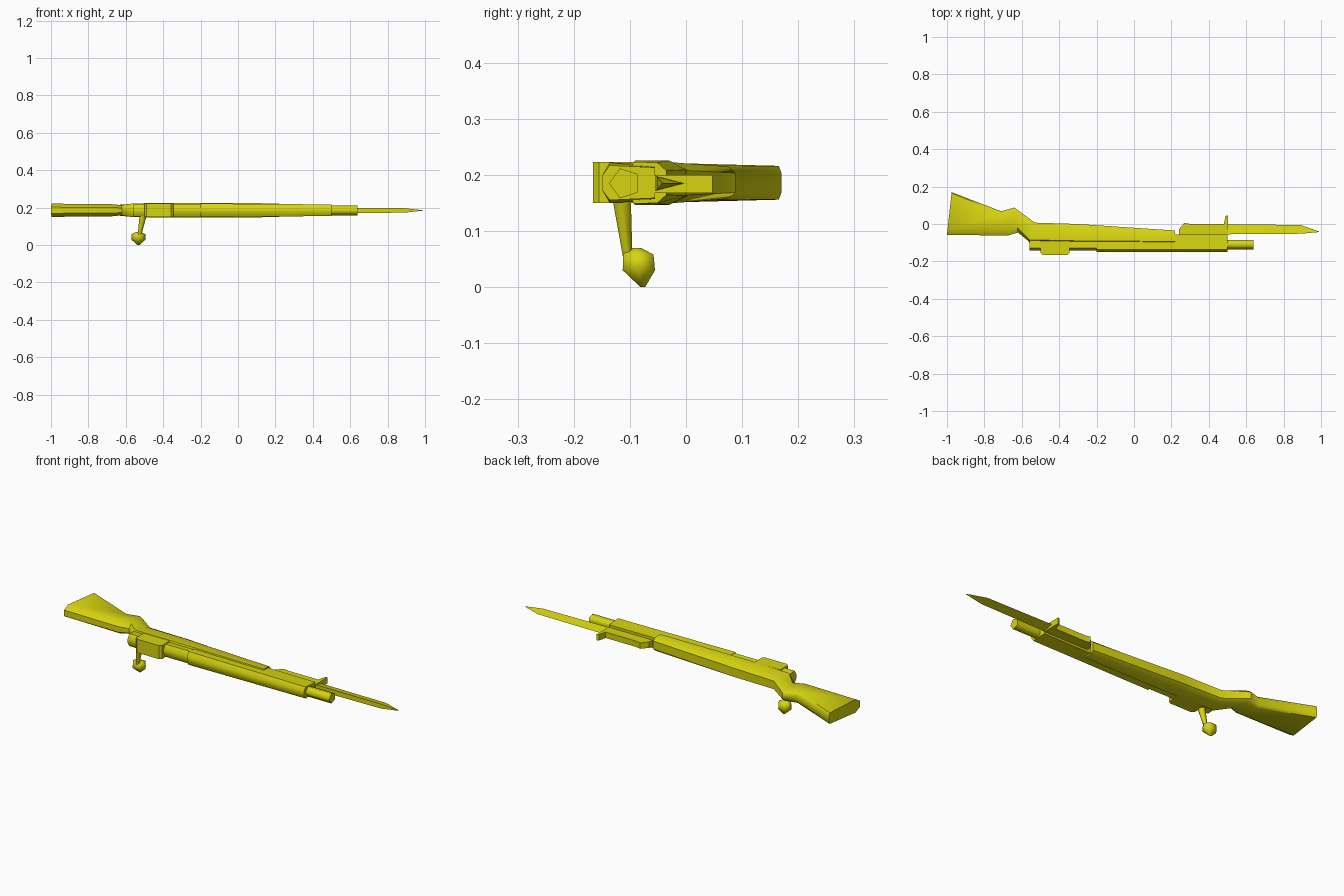
import bpy, bmesh, math
from mathutils import Vector

if "Cube" in bpy.data.objects:
    bpy.data.objects.remove(bpy.data.objects["Cube"])

ZC = 0.186  # mid plane of the rifle, which lies on its side

mat = bpy.data.materials.new("yellow")
mat.diffuse_color = (0.68, 0.66, 0.005, 1)
mat.use_nodes = True
mat.node_tree.nodes["Principled BSDF"].inputs["Base Color"].default_value = mat.diffuse_color


def loft(name, rings, angle=35):
    """Skin closed rings of equal point count and cap both ends."""
    bm = bmesh.new()
    vs = [[bm.verts.new(p) for p in r] for r in rings]
    n = len(vs[0])
    for a, b in zip(vs, vs[1:]):
        for i in range(n):
            j = (i + 1) % n
            bm.faces.new((a[i], a[j], b[j], b[i]))
    bm.faces.new(vs[0])
    bm.faces.new(vs[-1])
    bmesh.ops.recalc_face_normals(bm, faces=bm.faces)
    me = bpy.data.meshes.new(name)
    bm.to_mesh(me)
    bm.free()
    me.materials.append(mat)
    me.shade_smooth()
    me.set_sharp_from_angle(angle=math.radians(angle))
    ob = bpy.data.objects.new(name, me)
    bpy.context.collection.objects.link(ob)
    return ob


def plate(name, outline, z0, z1):
    """Prism from a top-view outline."""
    return loft(name, [[(x, y, z) for x, y in outline] for z in (z0, z1)], 25)


def stock_ring(x0, y0, x1, y1, h0, h1, c0, c1):
    """Chamfered section from the comb side (0) to the belly side (1)."""
    pts = [(0, .45), (c0, 1), (1 - c1, 1), (1, .6)]
    pts += [(t, -s) for t, s in reversed(pts)]
    return [(x0 + (x1 - x0) * t, y0 + (y1 - y0) * t, ZC + s * (h0 + (h1 - h0) * t))
            for t, s in pts]


def pentagon(x, y, z, r):
    return [(x, y + r * math.cos(math.pi + i * math.tau / 5),
             z + r * math.sin(math.pi + i * math.tau / 5)) for i in range(5)]


# wooden stock
loft("stock", [stock_ring(*s) for s in (
    (-1.0, -.058, -.975, .17, .036, .030, .14, .02),
    (-.675, -.062, -.71, .068, .034, .030, .2, .1),
    (-.62, -.045, -.64, .088, .027, .029, .2, .1),
    (-.56, -.095, -.53, .007, .037, .036, .1, .3),
    (-.30, -.10, -.30, .0, .040, .039, .1, .3),
    (.22, -.10, .22, -.035, .037, .036, .1, .25))], 50)


# upper guard around the barrel
def guard_ring(x, y0, y1, h):
    return [(x, y0, ZC + .012), (x, y0 + .014, ZC + h), (x, y1, ZC + h * .88),
            (x, y1, ZC - h * .88), (x, y0 + .014, ZC - h), (x, y0, ZC - .012)]


loft("hand_guard", [guard_ring(-.2, -.15, -.055, .036),
                    guard_ring(.5, -.15, -.055, .031)])
loft("receiver", [guard_ring(-.56, -.142, -.085, .034),
                  guard_ring(-.2, -.142, -.085, .034)])

# muzzle
loft("barrel", [pentagon(x, -.109, ZC - .001, .028) for x in (.3, .64)], 80)

# box on the receiver
plate("breech_box", [(-.5, -.09), (-.345, -.09), (-.345, -.155), (-.357, -.166),
                     (-.488, -.166), (-.5, -.155)], .15, .223)

# bolt handle and knob
handle = []
for c, r in (((-.505, -.116, .17), .020), ((-.528, -.103, .045), .009)):
    handle.append([(c[0] + r * math.cos(i * math.tau / 6),
                    c[1] + r * math.sin(i * math.tau / 6), c[2]) for i in range(6)])
loft("bolt_handle", handle, 70)
knob = []
for z, r, dy in ((.070, .012, -.090), (.058, .033, -.085), (.030, .035, -.084),
                 (.0, .005, -.077)):
    knob.append([(-.532 + 1.1 * r * math.cos(i * math.tau / 6),
                  dy + .95 * r * math.sin(i * math.tau / 6), z) for i in range(6)])
loft("bolt_knob", knob, 60)

# bayonet grip, cross guard and wedge blade
plate("bayonet_grip", [(.24, -.058), (.24, -.028), (.27, .006), (.30, 0),
                       (.49, 0), (.49, -.058)], .168, .2)
plate("bayonet_guard", [(.48, -.06), (.48, 0), (.49, .043), (.502, .047),
                        (.502, -.06)], .168, .2)
blade = []
for x, y0, y1, h in ((.49, -.055, -.002, .014), (.89, -.052, -.005, .012),
                     (.99, -.043, -.040, .001)):
    blade.append([(x, y0, ZC - .001 + h), (x, y1, ZC - .001), (x, y0, ZC - .001 - h)])
loft("bayonet_blade", blade, 20)
